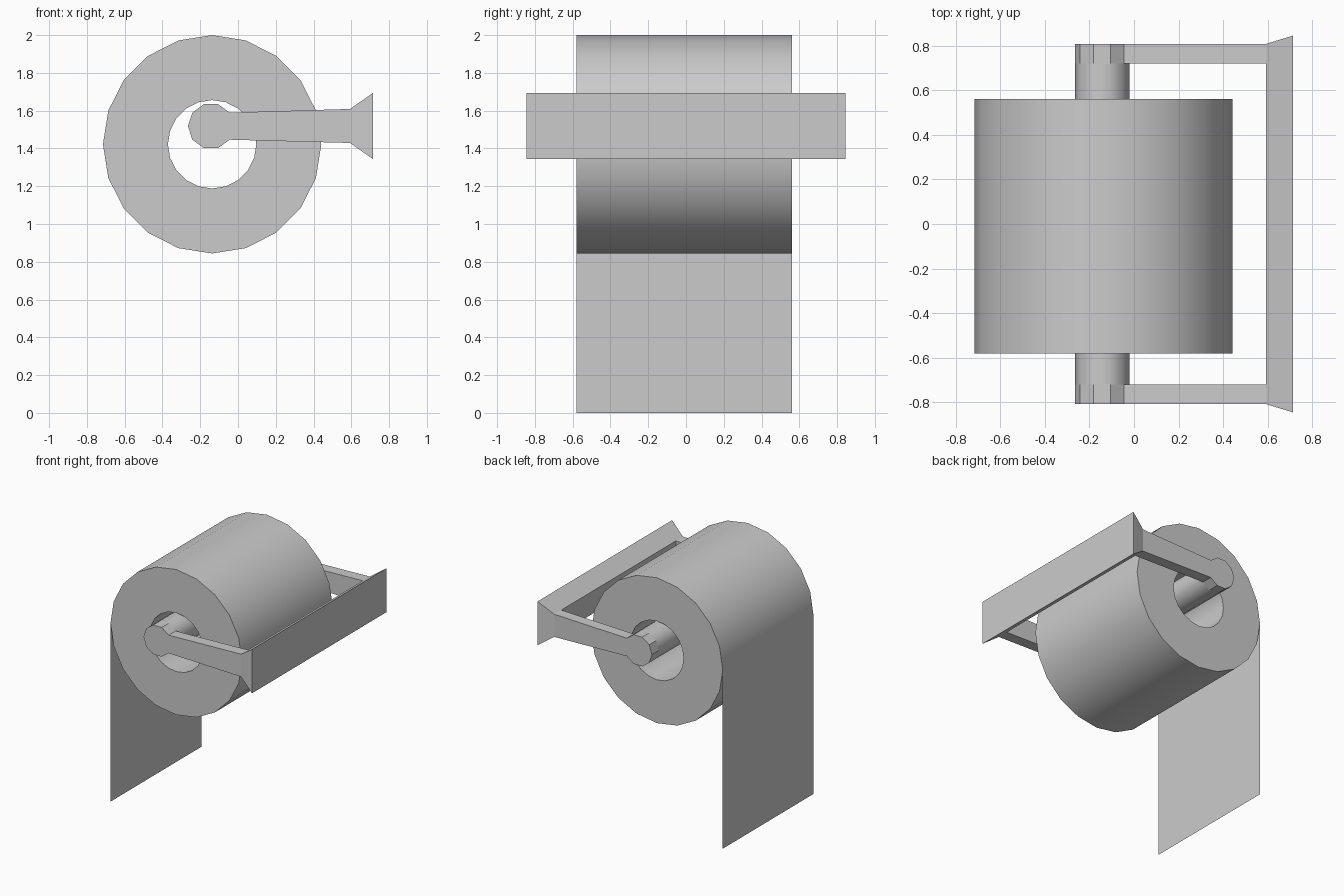
import bpy, bmesh, math

if "Cube" in bpy.data.objects:
    bpy.data.objects.remove(bpy.data.objects["Cube"])


def make_object(name, bm, smooth_angle=None):
    bmesh.ops.recalc_face_normals(bm, faces=bm.faces)
    if smooth_angle is not None:
        for f in bm.faces:
            f.smooth = True
        for e in bm.edges:
            if len(e.link_faces) == 2:
                e.smooth = e.calc_face_angle() < math.radians(smooth_angle)
    me = bpy.data.meshes.new(name)
    bm.to_mesh(me)
    bm.free()
    ob = bpy.data.objects.new(name, me)
    bpy.context.collection.objects.link(ob)
    return ob


def circle(cx, cz, r, n):
    return [(cx + r * math.cos(2 * math.pi * i / n),
             cz + r * math.sin(2 * math.pi * i / n)) for i in range(n)]


def ring(bm, pts, y):
    return [bm.verts.new((x, y, z)) for x, z in pts]


def bridge(bm, a, b):
    n = len(a)
    for i in range(n):
        j = (i + 1) % n
        bm.faces.new((a[i], a[j], b[j], b[i]))


ROLL_X, ROLL_Z, ROLL_R = -0.137, 1.422, 0.578
Y0, Y1 = -0.58, 0.56
ROD_X, ROD_Z = -0.143, 1.518
ARM_IN, ARM_OUT = 0.72, 0.808
NECK_X, WALL_X = 0.593, 0.714

# Paper roll: thick 20-sided tube
bm = bmesh.new()
outer = circle(ROLL_X, ROLL_Z, ROLL_R, 20)
inner = circle(ROLL_X, ROLL_Z, 0.234, 20)
loops = [ring(bm, outer, Y0), ring(bm, outer, Y1),
         ring(bm, inner, Y1), ring(bm, inner, Y0)]
for i in range(4):
    bridge(bm, loops[i], loops[(i + 1) % 4])
make_object("paper_roll", bm, 30)

# Hanging sheet
bm = bmesh.new()
sx = ROLL_X - ROLL_R
bm.faces.new([bm.verts.new(p) for p in
              ((sx, Y0, 0), (sx, Y1, 0), (sx, Y1, ROLL_Z), (sx, Y0, ROLL_Z))])
make_object("hanging_sheet", bm)

# Spindle between the arms, through the core
bm = bmesh.new()
rod = circle(ROD_X, ROD_Z, 0.122, 10)
bridge(bm, ring(bm, rod, -ARM_IN), ring(bm, rod, ARM_IN))
make_object("spindle", bm, 40)

# Side arms: round end running into a slightly widening bar
profile = rod[1:] + [(NECK_X, 1.429), (NECK_X, 1.609)]
for name, s in (("front_arm", -1), ("back_arm", 1)):
    bm = bmesh.new()
    a, b = ring(bm, profile, s * ARM_IN), ring(bm, profile, s * ARM_OUT)
    bridge(bm, a, b)
    bm.faces.new(a)
    bm.faces.new(b)
    make_object(name, bm)

# Wall plate: flared block joining both arms
bm = bmesh.new()
ends = []
for x, y, z0, z1 in ((NECK_X, ARM_OUT, 1.429, 1.609), (WALL_X, 0.845, 1.344, 1.693)):
    ends.append([bm.verts.new(p) for p in
                 ((x, -y, z0), (x, y, z0), (x, y, z1), (x, -y, z1))])
bridge(bm, *ends)
for e in ends:
    bm.faces.new(e)
make_object("wall_plate", bm)
